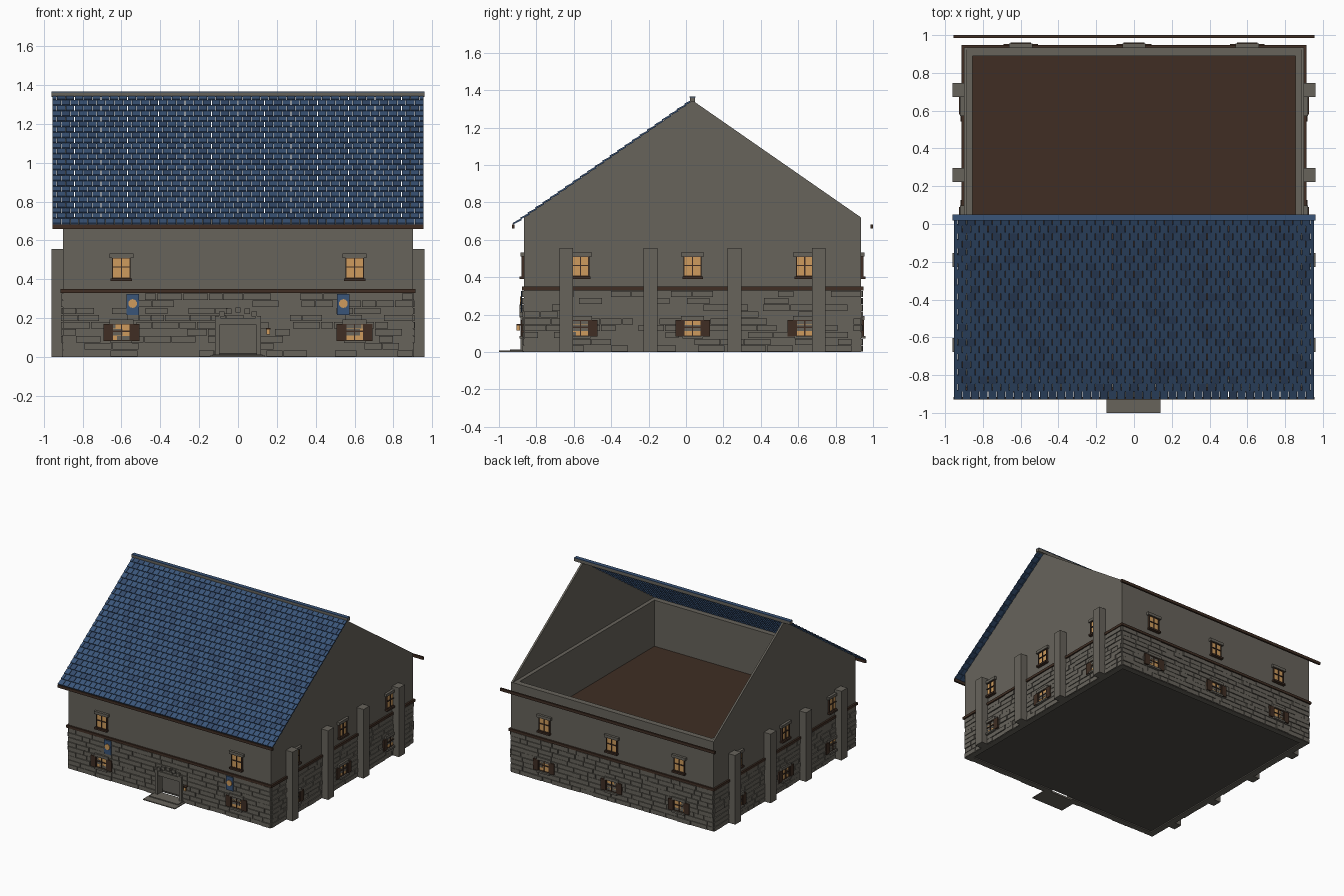
import bpy, bmesh, math, random
from mathutils import Matrix, Vector

if "Cube" in bpy.data.objects:
    bpy.data.objects.remove(bpy.data.objects["Cube"])
random.seed(4)

CY, H = 0.035, 0.9            # house centre in y, half width of the square plan
EAVE, APEX, BAND = 0.72, 1.345, 0.34


def mat(name, r, g, b):
    m = bpy.data.materials.new(name)
    m.diffuse_color = (r, g, b, 1)
    m.use_nodes = True
    m.node_tree.nodes["Principled BSDF"].inputs["Base Color"].default_value = m.diffuse_color
    return m


GREY = mat("stone grey", 0.135, 0.125, 0.105)
DARK = mat("dark floor stone", 0.075, 0.07, 0.06)
WOOD = mat("dark timber", 0.05, 0.027, 0.017)
BLUE = mat("slate blue", 0.042, 0.09, 0.19)
DEEP = mat("deep slate blue", 0.034, 0.07, 0.15)
GLOW = mat("amber glass", 0.62, 0.33, 0.11)


class Part:
    """Collects boxes (given as min/max ranges) into one object."""

    def __init__(self, name, *mats):
        self.name, self.mats, self.bm = name, mats, bmesh.new()

    def box(self, x, y, z, mx=Matrix(), mi=0):
        size = Matrix.Diagonal((x[1] - x[0], y[1] - y[0], z[1] - z[0], 1))
        mid = Matrix.Translation(((x[0] + x[1]) / 2, (y[0] + y[1]) / 2, (z[0] + z[1]) / 2))
        r = bmesh.ops.create_cube(self.bm, size=1, matrix=mx @ mid @ size)
        for f in {f for v in r["verts"] for f in v.link_faces}:
            f.material_index = mi

    def done(self):
        me = bpy.data.meshes.new(self.name)
        self.bm.to_mesh(me)
        self.bm.free()
        for m in self.mats:
            me.materials.append(m)
        ob = bpy.data.objects.new(self.name, me)
        bpy.context.collection.objects.link(ob)
        return ob


def side(k):
    """Wall frame: x along the wall, y = 0 on its face, -y outwards."""
    return (Matrix.Translation((0, CY, 0)) @ Matrix.Rotation(k * math.pi / 2, 4, 'Z')
            @ Matrix.Translation((0, -H, 0)))


FRONT, RIGHT, BACK, LEFT = range(4)
WINDOWS = {FRONT: (-0.6, 0.6), RIGHT: (-0.6, 0, 0.6), BACK: (-0.6, 0, 0.6), LEFT: (-0.6, 0, 0.6)}

# walls, open at the top, with a doorway in the front
T = 0.045
walls = Part("walls", GREY)
for k in (RIGHT, LEFT):
    walls.box((-H, H), (0, T), (0, EAVE), side(k))
walls.box((-H + T, H - T), (0, T), (0, EAVE), side(BACK))
for a, b, z in ((-H + T, -0.095, 0), (0.095, H - T, 0), (-0.095, 0.095, 0.17)):
    walls.box((a, b), (0, T), (z, EAVE), side(FRONT))
walls.done()

# gables: thin triangles over the side walls
gables = Part("gables", GREY)
for s in (-1, 1):
    pts = [(CY - H, EAVE), (CY + H, EAVE), (CY, APEX)]
    f = gables.bm.faces.new([gables.bm.verts.new((s * H, y, z)) for y, z in pts])
    r = bmesh.ops.extrude_face_region(gables.bm, geom=[f])
    for v in r["geom"]:
        if isinstance(v, bmesh.types.BMVert):
            v.co.x -= s * 0.015
bmesh.ops.recalc_face_normals(gables.bm, faces=gables.bm.faces)
gables.done()

# floors
I = H - T
p = Part("ground_floor", DARK)
p.box((-I, I), (CY - I, CY + I), (0.008, 0.02))
p.done()
p = Part("upper_floor", WOOD)
p.box((-I, I), (CY - I, CY + I), (0.325, 0.35))
p.done()

# rough stone cladding on the lower storey
stones = Part("stone_cladding", GREY)
ROWS = 9
RH = 0.328 / ROWS
for k in range(4):
    for r in range(ROWS):
        x = -H
        while x < H - 0.01:
            x2 = min(x + random.uniform(0.06, 0.15), H)
            if H - x2 < 0.04:
                x2 = H
            z0, z1 = r * RH + 0.002, (r + 1) * RH - 0.002
            spans = [(x + 0.002, x2 - 0.002)]
            if k == FRONT and z0 < 0.17:      # keep the doorway clear
                spans = [(spans[0][0], min(spans[0][1], -0.1)), (max(spans[0][0], 0.1), spans[0][1])]
            for a, b in spans:
                if b > a + 0.004:
                    stones.box((a, b), (-random.uniform(0.004, 0.011), 0.002), (z0, z1), side(k))
            x = x2
stones.done()

# timber band round the house
band = Part("timber_band", WOOD)
for k in range(4):
    band.box((-H - 0.013, H + 0.013), (-0.013, 0), (BAND - 0.01, BAND + 0.01), side(k))
band.done()

# windows: glass, timber frame, stone lintel and sill, shutters below
glass = Part("window_glass", GLOW)
frames = Part("window_frames", WOOD)
trim = Part("window_lintels_and_sills", GREY)
sills = Part("upper_window_sills", WOOD)
shutters = Part("shutters", WOOD)
for k, xs in WINDOWS.items():
    m = side(k)
    for x in xs:
        for lower, z0, z1 in ((False, 0.405, 0.51), (True, 0.085, 0.17)):
            w = 0.045
            glass.box((x - w, x + w), (-0.007, 0), (z0, z1), m)
            zm = (z0 + z1) / 2
            for a in (-w, 0, w):
                frames.box((x + a - 0.003, x + a + 0.003), (-0.014, 0), (z0, z1), m)
            for z in (z0, zm + 0.005, z1):
                frames.box((x - w, x + w), (-0.014, 0), (z - 0.003, z + 0.003), m)
            trim.box((x - 0.062, x + 0.062), (-0.02, 0), (z1, z1 + 0.022), m)
            (trim if lower else sills).box((x - 0.055, x + 0.055), (-0.026, 0), (z0 - 0.014, z0), m)
            if lower:
                for s in (-1, 1):
                    c = x + s * 0.07
                    shutters.box((c - 0.022, c + 0.022), (-0.018, 0), (z0 - 0.003, z1), m)
for p in (glass, frames, trim, sills, shutters):
    p.done()

# buttresses on both sides
p = Part("buttresses", GREY)
for k in (RIGHT, LEFT):
    for x in (-0.675, -0.225, 0.225, 0.675):
        p.box((x - 0.037, x + 0.037), (-0.06, 0), (0, 0.555), side(k))
p.done()

# doorway surround with arch blocks, and the front steps
F = side(FRONT)
p = Part("door_surround", GREY)
for s in (-1, 1):
    p.box((s * 0.107 - 0.012, s * 0.107 + 0.012), (-0.02, 0.01), (0, 0.19), F)
p.box((-0.1, 0.1), (-0.018, 0.01), (0.165, 0.2), F)
for i in range(7):
    a = math.pi * (i + 0.5) / 7
    x, z = 0.108 * math.cos(a), 0.185 + 0.055 * math.sin(a)
    p.box((x - 0.014, x + 0.014), (-0.024, 0), (z - 0.012, z + 0.014), F)
p.done()
p = Part("front_steps", GREY)
p.box((-0.145, 0.14), (-1.0, -0.86), (0, 0.007))
p.box((-0.13, 0.125), (-0.94, -0.84), (0, 0.014))
p.done()

# lantern by the door
p = Part("lantern", GLOW, WOOD)
p.box((0.147, 0.165), (-0.04, -0.022), (0.115, 0.142), F)
p.box((0.145, 0.167), (-0.042, 0), (0.142, 0.149), F, 1)
p.done()

# hanging banners with an amber disc
p = Part("banners", BLUE, GLOW)
for s in (-1, 1):
    c = s * 0.542
    p.box((c - 0.032, c + 0.032), (-0.018, -0.011), (0.215, 0.325), F)
    r = bmesh.ops.create_cone(p.bm, cap_ends=True, segments=10, radius1=0.023, radius2=0.023, depth=0.006,
                              matrix=F @ Matrix.Translation((c, -0.02, 0.275)) @ Matrix.Rotation(math.pi / 2, 4, 'X'))
    for f in {f for v in r["verts"] for f in v.link_faces}:
        f.material_index = 1
p.done()

# roof tiles: staggered courses on the front slope only
W, COLS, COURSES = 0.955, 42, 24
slope = math.atan2(APEX - EAVE, H)
length = 0.957 / math.cos(slope)
base = Vector((0, -0.922, APEX - (CY + 0.922) * math.tan(slope)))
roof = Matrix.Translation(base) @ Matrix.Rotation(slope, 4, 'X')
step, tw = length / COURSES, 2 * W / COLS
tiles = Part("roof_tiles", BLUE, DEEP)
for r in range(COURSES):
    tilt = roof @ Matrix.Translation((0, r * step, 0.002)) @ Matrix.Rotation(-0.12, 4, 'X')
    for c in range(COLS + r % 2):
        x = -W + (c - 0.5 * (r % 2)) * tw
        a, b = max(x, -W) + 0.0015, min(x + tw, W) - 0.0015
        tiles.box((a, b), (0, step * 1.06), (0, 0.009), tilt, int(random.random() < 0.25))
tiles.done()

# ridge beam with a slate top, and eave boards front and back
p = Part("ridge_cap", GREY, BLUE)
p.box((-0.96, 0.96), (CY - 0.014, CY + 0.014), (1.338, 1.362))
p.box((-0.96, 0.96), (CY - 0.016, CY + 0.016), (1.362, 1.367), mi=1)
p.done()
p = Part("eave_boards", WOOD)
for s in (-1, 1):
    y = CY + s * 0.958
    p.box((-W, W), (y - 0.007, y + 0.007), (0.66, 0.682))
p.done()
